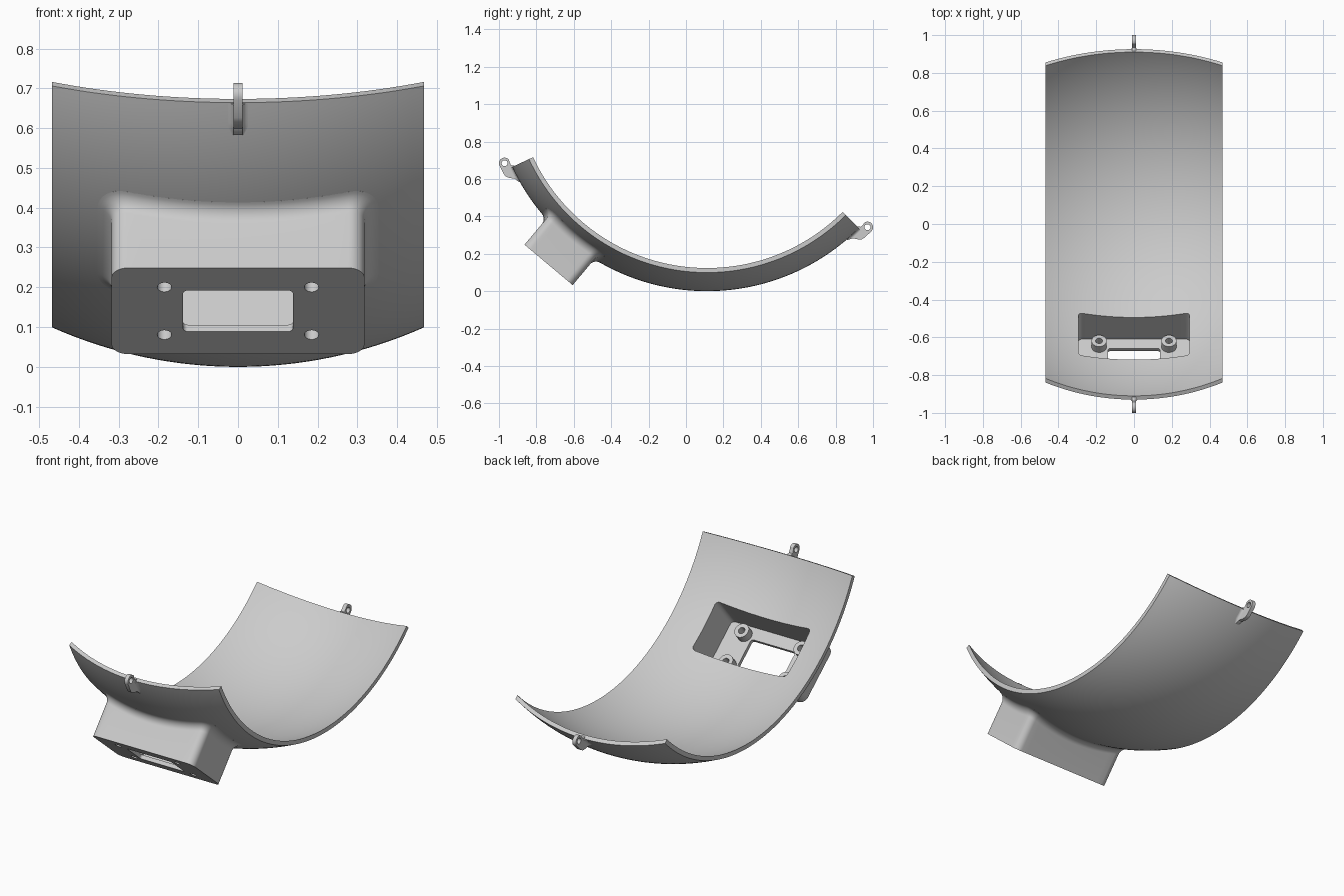
import bpy, bmesh
from math import sin, cos, sqrt, pi, radians
from mathutils import Matrix, Vector

cube = bpy.data.objects.get("Cube")
if cube:
    bpy.data.objects.remove(cube, do_unlink=True)

CENTRE = Vector((0, 0.1125, 1.15))      # centre of the sphere
R_OUT, R_IN, HALF = 1.15, 1.128, 0.468  # shell radii and half width
FRONT, BACK, TILT = -65, 45, -40        # angles from straight down

grey = bpy.data.materials.new("plain_grey")
grey.use_nodes = True
grey.diffuse_color = (0.6, 0.6, 0.6, 1)
grey.node_tree.nodes["Principled BSDF"].inputs["Base Color"].default_value = (0.6, 0.6, 0.6, 1)


def frame(deg):
    """Frame at the sphere centre whose -z axis points out at this angle."""
    return Matrix.Translation(CENTRE) @ Matrix.Rotation(radians(deg), 4, 'X')


def depth(x, t):
    return sqrt(R_OUT ** 2 - x * x - t * t)


def loft(name, rings, matrix=Matrix()):
    """Closed body through a list of equal rings, capped at both ends."""
    bm = bmesh.new()
    loops = [[bm.verts.new(matrix @ Vector(p)) for p in ring] for ring in rings]
    n = len(loops[0])
    for a, b in zip(loops, loops[1:]):
        for i in range(n):
            j = (i + 1) % n
            bm.faces.new((a[i], a[j], b[j], b[i]))
    bm.faces.new(loops[0])
    bm.faces.new(loops[-1])
    bmesh.ops.recalc_face_normals(bm, faces=bm.faces)
    mesh = bpy.data.meshes.new(name)
    bm.to_mesh(mesh)
    bm.free()
    mesh.materials.append(grey)
    obj = bpy.data.objects.new(name, mesh)
    bpy.context.collection.objects.link(obj)
    return obj


def cut(obj, cutters):
    """Subtract the cutters and bake the result."""
    for c in cutters:
        mod = obj.modifiers.new("cut", 'BOOLEAN')
        mod.operation, mod.solver, mod.object = 'DIFFERENCE', 'EXACT', c
    bpy.context.view_layer.update()
    graph = bpy.context.evaluated_depsgraph_get()
    baked = bpy.data.meshes.new_from_object(obj.evaluated_get(graph))
    obj.modifiers.clear()
    obj.data = baked


def outline(hx, ht, r, side=16, arc=8):
    """Rounded rectangle with subdivided sides."""
    corners = []
    for k, (sx, st) in enumerate(((1, 1), (-1, 1), (-1, -1), (1, -1))):
        corners.append([(sx * (hx - r) + r * cos((k + i / arc) * pi / 2),
                         st * (ht - r) + r * sin((k + i / arc) * pi / 2))
                        for i in range(arc + 1)])
    pts = []
    for k in range(4):
        pts += corners[k]
        a, b = Vector(corners[k][-1]), Vector(corners[(k + 1) % 4][0])
        pts += [tuple(a.lerp(b, i / side)) for i in range(1, side)]
    return pts


def circle(cx, ct, r, n=32):
    return [(cx + r * cos(2 * pi * i / n), ct + r * sin(2 * pi * i / n)) for i in range(n)]


def prism(name, pts, d0, d1, matrix):
    return loft(name, [[(x, t, -d) for x, t in pts] for d in (d0, d1)], matrix)


# Curved shell: arc strip swept around the sphere centre
xs = [HALF * (i / 16 - 1) for i in range(33)]
strip = [(x, 0, -sqrt(R_OUT ** 2 - x * x)) for x in xs]
strip += [(x, 0, -sqrt(R_IN ** 2 - x * x)) for x in reversed(xs)]
STEPS = 110
shell = loft("curved_shell", [[frame(FRONT + (BACK - FRONT) * k / STEPS) @ Vector(p) for p in strip]
                              for k in range(STEPS + 1)])

# Housing box with a fillet where it meets the shell
box = frame(TILT)
BX, BT, CORNER, FILLET, FACE = 0.318, 0.168, 0.04, 0.035, 1.318


def housing_ring(offset, drop):
    pts = outline(BX + offset, BT + offset, max(CORNER + offset, 0.008))
    return [(x, t, -(depth(x, t) + drop)) for x, t in pts]


rings = [housing_ring(-0.034, -0.012), housing_ring(FILLET, -0.012)]
for k in range(9):
    a = k / 8 * pi / 2
    rings.append(housing_ring(FILLET * (1 - sin(a)), FILLET * (1 - cos(a))))
rings.append([(x, t, -FACE) for x, t in outline(BX, BT, CORNER)])
housing = loft("housing_box", rings, box)

# Pocket, window and screw holes
SCREWS = [(sx * 0.185, st * 0.093) for sx in (-1, 1) for st in (-1, 1)]
pocket = prism("pocket_cutter", outline(0.295, 0.146, 0.022), 0.95, 1.296, box)
window = prism("window_cutter", outline(0.138, 0.08, 0.012), 1.2, 1.4, box)
holes = [prism("screw_cutter", circle(x, t, 0.018), 1.2, 1.4, box) for x, t in SCREWS]
cut(shell, [pocket])
cut(housing, [pocket, window] + holes)
parts = [shell, housing]

# Screw bosses on the pocket floor
for (x, t), hole in zip(SCREWS, holes):
    boss = prism("screw_boss", circle(x, t, 0.04), 1.248, 1.3, box)
    cut(boss, [hole])
    parts.append(boss)

# Hanging tabs with an eyelet at both ends, flared at the base
EYE_T, EYE_V, EYE_R, THICK = 0.035, 0.028, 0.03, 0.011
profile = [(-0.085, -0.012), (-0.003, -0.018), (0.012, 0.002), (0.03, 0.001)]
profile += [(EYE_T + EYE_R * cos(a), EYE_V + EYE_R * sin(a))
            for a in [radians(-75 + 15 * i) for i in range(12)]]
profile += [(-0.015, 0.057), (-0.032, 0.052), (-0.047, 0.038), (-0.06, 0.018), (-0.072, 0.006)]
cutters = [pocket, window] + holes
for end, deg, s in (("front", FRONT, -1), ("back", BACK, 1)):
    m = frame(deg)
    tab = loft(end + "_tab", [[(x, s * t, -(R_OUT + v)) for t, v in profile]
                              for x in (-THICK, THICK)], m)
    eye = loft("eye_cutter", [[(x, s * t, -(R_OUT + v)) for t, v in circle(EYE_T, EYE_V, 0.016)]
                              for x in (-0.1, 0.1)], m)
    cut(tab, [eye])
    cutters.append(eye)
    flare = []
    for k in range(9):
        t = -0.09 + 0.088 * k / 8
        size = 0.014 * min(1, 0.3 + k / 3)
        half = [(THICK + size * (1 - sin(a)), size * (1 - cos(a)))
                for a in [i / 6 * pi / 2 for i in range(7)]]
        half = [(THICK + size, -0.01)] + half
        sec = half + [(-x, v) for x, v in reversed(half)]
        flare.append([(x, s * t, -(depth(x, t) + v)) for x, v in sec])
    parts += [tab, loft(end + "_tab_flare", flare, m)]

# Remove cutters, smooth the curved faces
for c in cutters:
    bpy.data.objects.remove(c, do_unlink=True)
for o in bpy.context.view_layer.objects:
    o.select_set(o in parts)
bpy.context.view_layer.objects.active = shell
bpy.ops.object.shade_smooth_by_angle(angle=radians(30))
